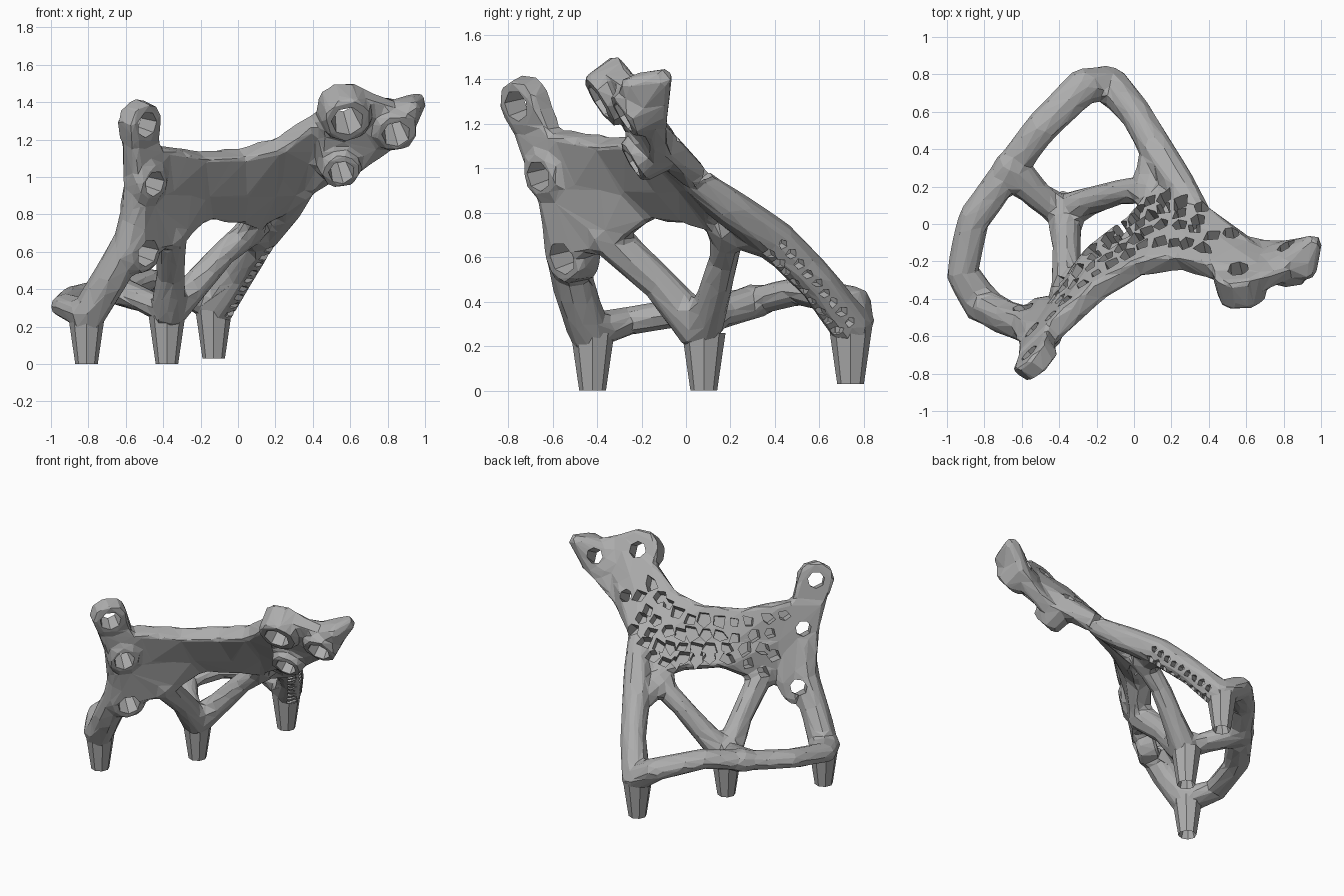
import bpy
import bmesh
import math
import random
from mathutils import Vector

random.seed(4)
scene = bpy.context.scene
default_cube = scene.objects.get("Cube")
if default_cube:
    bpy.data.objects.remove(default_cube, do_unlink=True)

metal = bpy.data.materials.new("cast_grey")
metal.use_nodes = True
GREY = (0.42, 0.42, 0.42, 1)
metal.diffuse_color = GREY
for node in metal.node_tree.nodes:
    if node.type == 'BSDF_PRINCIPLED':
        node.inputs["Base Color"].default_value = GREY


def make_object(name, bm):
    """Turn a bmesh into a named, grey, flat-shaded object."""
    bmesh.ops.recalc_face_normals(bm, faces=bm.faces[:])
    mesh = bpy.data.meshes.new(name)
    bm.to_mesh(mesh)
    bm.free()
    mesh.materials.append(metal)
    obj = bpy.data.objects.new(name, mesh)
    scene.collection.objects.link(obj)
    return obj


def bake(obj):
    """Replace the mesh by its modified result."""
    bpy.context.view_layer.update()
    graph = bpy.context.evaluated_depsgraph_get()
    mesh = bpy.data.meshes.new_from_object(obj.evaluated_get(graph))
    obj.modifiers.clear()
    obj.data = mesh


def hull(bm, points):
    verts = [bm.verts.new(p) for p in points]
    bmesh.ops.convex_hull(bm, input=verts)
    loose = [v for v in verts if v.is_valid and not v.link_faces]
    bmesh.ops.delete(bm, geom=loose, context='VERTS')


STEPS = (-1, 0, 1)
BALL = [Vector((x, y, z)).normalized()
        for x in STEPS for y in STEPS for z in STEPS if x or y or z]


def ball(centre, radius, squash=1):
    return [Vector(centre) + d * Vector((1, 1, squash)) * radius for d in BALL]


def limb(bm, path, radii, squash=1):
    """Chain of tapered capsules through the path points."""
    balls = [ball(p, r, squash) for p, r in zip(path, radii)]
    for start, end in zip(balls, balls[1:]):
        hull(bm, start + end)


def disc(centre, axis, low, high, radii_low, radii_high):
    """Corner points of a many-sided prism, with a radius for each corner."""
    axis = Vector(axis).normalized()
    side = axis.orthogonal().normalized()
    other = axis.cross(side)
    points = []
    for offset, radii in ((low, radii_low), (high, radii_high)):
        for i, r in enumerate(radii):
            a = math.tau * i / len(radii)
            points.append(Vector(centre) + axis * offset
                          + (side * math.cos(a) + other * math.sin(a)) * r)
    return points


# Curved plate: columns from left to right, each listed top, middle, bottom
PLATE = [
    [(-.58, -.73, 1.14), (-.56, -.65, .92), (-.55, -.57, .62)],
    [(-.4, -.55, 1.16), (-.4, -.47, .92), (-.38, -.38, .62)],
    [(-.2, -.37, 1.12), (-.2, -.25, .92), (-.2, -.13, .79)],
    [(.02, -.24, 1.13), (.02, -.1, .92), (0, .02, .78)],
    [(.22, -.21, 1.18), (.2, 0, .95), (.1, .15, .75)],
    [(.42, -.26, 1.32), (.42, -.08, 1.1), (.32, .11, .89)],
    [(.7, -.28, 1.37), (.66, -.18, 1.21), (.55, -.09, 1.02)],
]


def plate_point(u, v):
    i = min(int(u), len(PLATE) - 2)
    j = min(int(v), 1)
    s, t = u - i, v - j
    left = Vector(PLATE[i][j]).lerp(Vector(PLATE[i][j + 1]), t)
    right = Vector(PLATE[i + 1][j]).lerp(Vector(PLATE[i + 1][j + 1]), t)
    return left.lerp(right, s)


def plate_normal(u, v):
    """Direction pointing out of the rear face."""
    e = 0.4
    last = len(PLATE) - 1
    along = plate_point(min(u + e, last), v) - plate_point(max(u - e, 0), v)
    down = plate_point(u, min(v + e, 2)) - plate_point(u, max(v - e, 0))
    return along.cross(down).normalized()


body = bmesh.new()
HALF = 0.058
for i in range(len(PLATE) - 1):
    for j in range(2):
        cell = []
        for u, v in ((i, j), (i + 1, j), (i, j + 1), (i + 1, j + 1)):
            n = plate_normal(u, v) * HALF
            cell += [plate_point(u, v) + n, plate_point(u, v) - n]
        hull(body, cell)

# Bolt bosses: centre, radius, rear and front reach, grouped by facing
LEFT_AXIS = (.68, -.68, -.2)
RIGHT_AXIS = (.15, -.82, -.5)
BOSSES = [
    ((-.52, -.73, 1.29), .13, -.06, .05, LEFT_AXIS),
    ((-.5, -.61, .98), .12, -.04, .08, LEFT_AXIS),
    ((-.54, -.5, .61), .13, -.05, .08, LEFT_AXIS),
    ((.57, -.31, 1.35), .15, -.08, .1, RIGHT_AXIS),
    ((.83, -.2, 1.28), .13, -.07, .1, RIGHT_AXIS),
    ((.54, -.17, 1.07), .12, -.07, .09, RIGHT_AXIS),
]
webs = []
for centre, radius, rear, front, axis in BOSSES:
    hull(body, disc(centre, axis, rear, front, [radius] * 9, [radius * .9] * 9))
    webs.append(disc(centre, axis, -.055, .035, [radius * .93] * 9, [radius * .85] * 9))

# Flat webs joining neighbouring bosses, and the flared tip of the right arm
head, upper, lower, inner, tip, under = webs
hull(body, head + upper)
hull(body, upper + lower)
hull(body, inner + tip + under)
hull(body, tip + ball((.955, -.11, 1.4), .055) + ball((.93, -.25, 1.37), .05))

# Front leg, rear leg and the two struts of the middle leg
limb(body, [(-.53, -.58, .85), (-.58, -.54, .64), (-.69, -.5, .45), (-.81, -.43, .25)],
     [.08, .1, .1, .1])
REAR_LEG = [(.34, .06, .93), (.25, .2, .82), (.12, .4, .68), (.01, .59, .49), (-.12, .74, .29)]
limb(body, REAR_LEG, [.07, .09, .095, .09, .1])
limb(body, [(.06, .15, .73), (.1, .36, .67)], [.07, .08])
limb(body, [(-.36, -.36, .7), (-.36, -.12, .48), (-.37, .05, .28)], [.09, .08, .1])
limb(body, [(.09, .19, .73), (-.08, .17, .59), (-.24, .12, .41), (-.37, .07, .28)],
     [.08, .07, .08, .1])

# Bowed flat tie bar joining the legs, with a link to the middle leg
limb(body, [(-.81, -.43, .27), (-.92, -.27, .31), (-.86, .02, .36), (-.66, .3, .4),
            (-.5, .51, .45), (-.27, .74, .4), (-.13, .75, .3)],
     [.11, .09, .09, .09, .09, .1, .1], .75)
limb(body, [(-.37, .06, .28), (-.5, .14, .34), (-.66, .3, .4)], [.09, .08, .1], .85)

# Fuse everything into one faceted casting
bracket = make_object("bracket_body", body)
remesh = bracket.modifiers.new("fuse", 'REMESH')
remesh.mode = 'VOXEL'
remesh.voxel_size = 0.018
remesh.use_smooth_shade = False
smooth = bracket.modifiers.new("blend", 'SMOOTH')
smooth.factor = 0.5
smooth.iterations = 8
facets = bracket.modifiers.new("facets", 'DECIMATE')
facets.ratio = 0.04
bake(bracket)

# Cutters: tapered bolt holes
cut = bmesh.new()
for centre, radius, rear, front, axis in BOSSES:
    hull(cut, disc(centre, axis, -.2, .2, [.038] * 7, [radius * .7] * 7))

# Cutters: irregular lattice pockets in the rear face of the plate
COLUMNS, ROWS = 11, 4
for i in range(COLUMNS):
    for j in range(ROWS):
        u = 1 + 4.2 * (i + (j % 2) / 2 + random.uniform(-.15, .15)) / COLUMNS
        v = .2 + 1.7 * (j + .5 + random.uniform(-.15, .15)) / ROWS
        corners = [random.uniform(.03, .062) for k in range(random.choice((4, 5, 5)))]
        hull(cut, disc(plate_point(u, v), plate_normal(u, v), -.03, .14, corners, corners))

# Cutters: small pockets along the outer side of the rear leg
for i in range(9):
    place = Vector(REAR_LEG[2]).lerp(Vector(REAR_LEG[4]), i / 9)
    for shift in (-.05, 0):
        corners = [random.uniform(.016, .032) for k in range(5)]
        hull(cut, disc(place + Vector((0, shift, shift)), (.85, .4, -.25),
                       .03, .16, corners, corners))

cutter = make_object("pocket_cutter", cut)
cutter.hide_render = True
boolean = bracket.modifiers.new("pockets", 'BOOLEAN')
boolean.operation = 'DIFFERENCE'
boolean.solver = 'EXACT'
boolean.use_self = True
boolean.object = cutter
bake(bracket)
bpy.data.objects.remove(cutter, do_unlink=True)
bracket.data.materials.clear()
bracket.data.materials.append(metal)
for face in bracket.data.polygons:
    face.material_index = 0
    face.use_smooth = False

# Tapered feet with a small socket underneath
FEET = {"front_foot": (-.81, -.42, 0), "middle_foot": (-.38, .08, 0), "rear_foot": (-.13, .74, .03)}
for name, base in FEET.items():
    foot = bmesh.new()
    hull(foot, disc(base, (0, 0, 1), 0, .26, [.06] * 8, [.098] * 8))
    bmesh.ops.dissolve_limit(foot, angle_limit=.02, verts=foot.verts[:], edges=foot.edges[:])
    sole = min(foot.faces, key=lambda f: f.calc_center_median().z)
    bmesh.ops.inset_region(foot, faces=[sole], thickness=.025)
    bmesh.ops.translate(foot, verts=sole.verts[:], vec=(0, 0, .08))
    make_object(name, foot)
